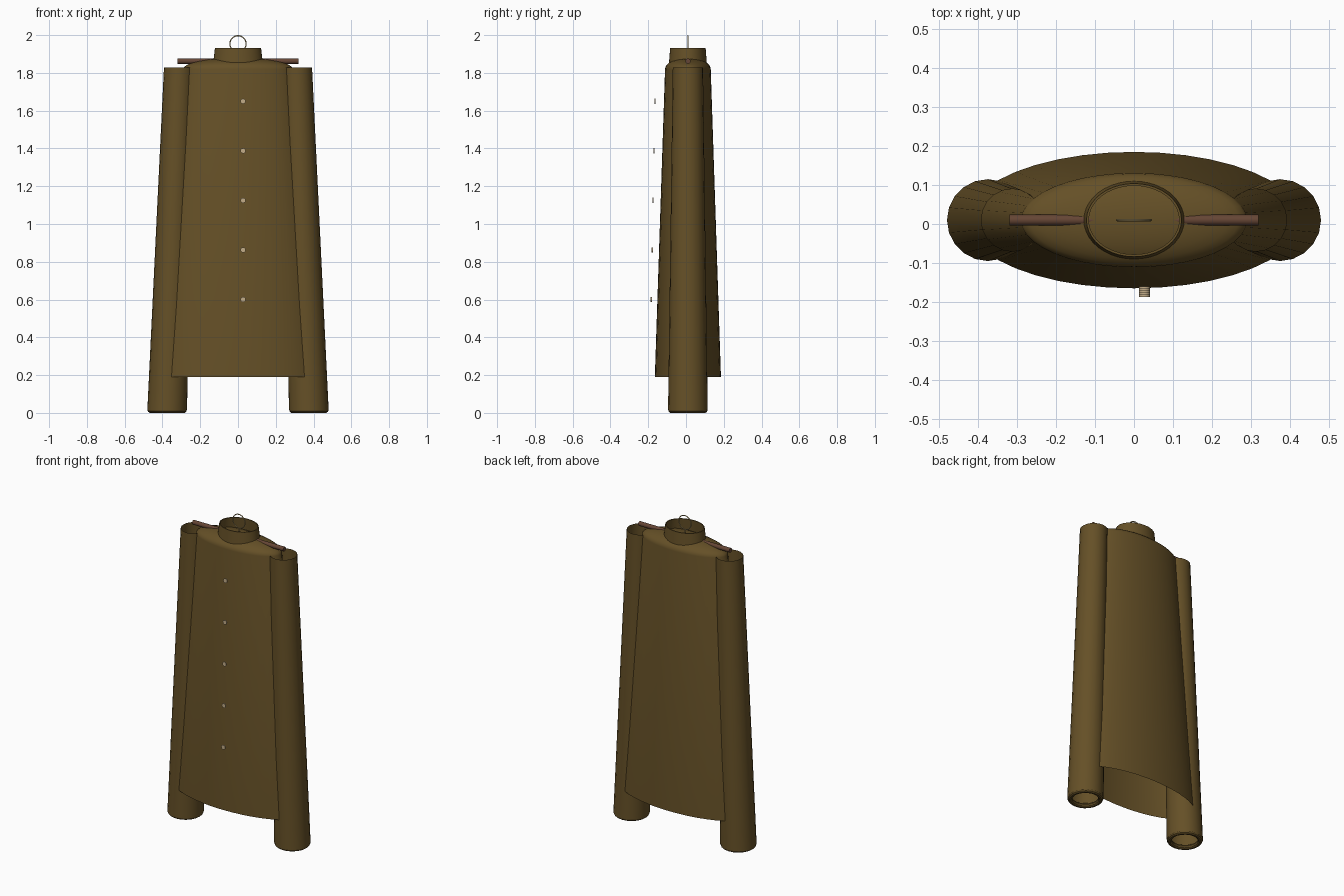
import bpy, bmesh, math
from mathutils import Vector

cube = bpy.data.objects.get("Cube")
if cube:
    bpy.data.objects.remove(cube, do_unlink=True)

MID_Y = 0.01


def material(name, rgb):
    m = bpy.data.materials.new(name)
    m.use_nodes = True
    m.diffuse_color = (*rgb, 1)
    m.node_tree.nodes["Principled BSDF"].inputs["Base Color"].default_value = (*rgb, 1)
    return m


cloth = material("olive brown cloth", (0.13, 0.08, 0.02))
wood = material("dark wood", (0.13, 0.06, 0.035))
horn = material("pale button", (0.55, 0.42, 0.25))
metal = material("brass wire", (0.5, 0.38, 0.17))


def finish(obj, name, mat):
    obj.name = name
    obj.data.materials.append(mat)
    bpy.ops.object.select_all(action='DESELECT')
    obj.select_set(True)
    bpy.context.view_layer.objects.active = obj
    bpy.ops.object.shade_smooth_by_angle(angle=math.radians(35))
    return obj


def loft(name, rings, sides, mat, tip=None):
    """Skin elliptical rings (centre x, z, half width, half depth); optional closing tip height."""
    bm = bmesh.new()
    loops = []
    for cx, z, a, b in rings:
        angles = [math.tau * i / sides for i in range(sides)]
        loops.append([bm.verts.new((cx + a * math.cos(t), MID_Y + b * math.sin(t), z)) for t in angles])
    for low, high in zip(loops, loops[1:]):
        for i in range(sides):
            j = (i + 1) % sides
            bm.faces.new((low[i], low[j], high[j], high[i]))
    if tip is not None:
        top = bm.verts.new((0, MID_Y, tip))
        for i in range(sides):
            bm.faces.new((loops[-1][i], loops[-1][(i + 1) % sides], top))
    mesh = bpy.data.meshes.new(name)
    bm.to_mesh(mesh)
    bm.free()
    obj = bpy.data.objects.new(name, mesh)
    bpy.context.collection.objects.link(obj)
    return finish(obj, name, mat)


# Coat body: flared skirt, open at the hem, with a domed shoulder cap
body = [(0, 0.19, 0.43, 0.175), (0, 1.82, 0.29, 0.121)]
for k in range(1, 8):
    t = k / 8 * math.pi / 2
    body.append((0, 1.82 + 0.06 * math.sin(t), 0.29 * math.cos(t), 0.121 * math.cos(t)))
loft("coat_body", body, 40, cloth, tip=1.88)

# Standing collar with a thin wall
loft("collar", [(0, 1.84, 0.133, 0.101), (0, 1.932, 0.122, 0.094),
                (0, 1.932, 0.116, 0.088), (0, 1.84, 0.126, 0.094)], 40, cloth)

# Hollow sleeves with rolled cuffs
for side, sx in (("left", 1), ("right", -1)):
    loft(side + "_sleeve", [(sx * 0.375, 0.015, 0.105, 0.105),
                            (sx * 0.312, 1.828, 0.08, 0.08)], 20, cloth)
    bpy.ops.mesh.primitive_torus_add(major_radius=0.089, minor_radius=0.015, major_segments=20,
                                     minor_segments=10, location=(sx * 0.375, MID_Y, 0.015))
    finish(bpy.context.object, side + "_cuff", cloth)

# Hanger rod through the shoulders
bpy.ops.mesh.primitive_cylinder_add(vertices=16, radius=0.014, depth=0.64,
                                    location=(0, MID_Y, 1.862), rotation=(0, math.pi / 2, 0))
finish(bpy.context.object, "hanger_rod", wood)

# Hanging loop and its stem
bpy.ops.mesh.primitive_torus_add(major_radius=0.043, minor_radius=0.003, major_segments=32,
                                 minor_segments=8, location=(0, MID_Y, 1.954),
                                 rotation=(math.pi / 2, 0, 0))
finish(bpy.context.object, "hanger_loop", metal)
bpy.ops.mesh.primitive_cylinder_add(vertices=8, radius=0.003, depth=0.05, location=(0, MID_Y, 1.887))
finish(bpy.context.object, "loop_stem", metal)

# Row of buttons down the front
for i in range(5):
    f = i / 4
    pos = Vector((0.027, -0.184 + 0.02 * f, 0.6 + 1.05 * f))
    bpy.ops.mesh.primitive_cylinder_add(vertices=12, radius=0.014, depth=0.006, location=pos,
                                        rotation=(math.pi / 2, 0, 0))
    finish(bpy.context.object, f"button_{i + 1}", horn)
